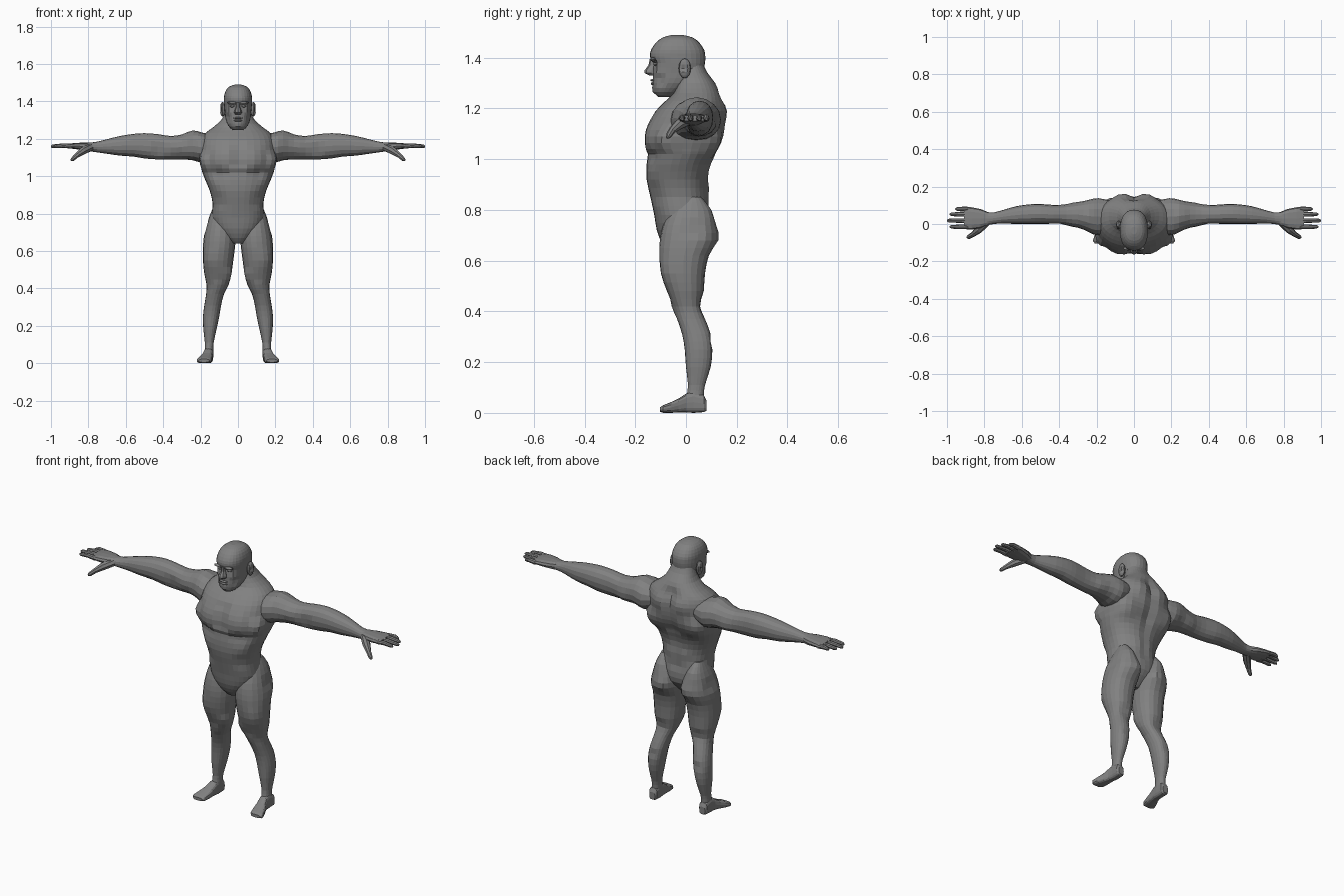
import bpy
import bmesh
import math
from mathutils import Vector

cube = bpy.data.objects.get("Cube")
if cube:
    bpy.data.objects.remove(cube, do_unlink=True)

UNIT = 0.01  # all part sizes below are in hundredths

skin = bpy.data.materials.new("grey_skin")
skin.use_nodes = True
GREY = (0.22, 0.22, 0.22, 1)
skin.diffuse_color = GREY
skin.node_tree.nodes["Principled BSDF"].inputs["Base Color"].default_value = GREY


def finish(name, bm, mirrored):
    """Turn a bmesh into a named, flat shaded object."""
    bmesh.ops.recalc_face_normals(bm, faces=bm.faces)
    mesh = bpy.data.meshes.new(name)
    bm.to_mesh(mesh)
    bm.free()
    mesh.materials.append(skin)
    obj = bpy.data.objects.new(name, mesh)
    bpy.context.collection.objects.link(obj)
    if mirrored:
        mod = obj.modifiers.new("mirror", "MIRROR")
        mod.use_mirror_merge = False
    return obj


def bridge(bm, loops):
    """Join successive vertex loops with quads and close both ends."""
    for low, high in zip(loops, loops[1:]):
        count = len(low)
        for i in range(count):
            j = (i + 1) % count
            bm.faces.new((low[i], low[j], high[j], high[i]))
    bm.faces.new(loops[0])
    bm.faces.new(loops[-1])


def refine(rings):
    """Add a smoothly interpolated ring between each pair."""
    result = [rings[0]]
    last = len(rings) - 1
    for i in range(last):
        before, after = rings[max(i - 1, 0)], rings[min(i + 2, last)]
        here, there = rings[i], rings[i + 1]
        result.append([(9 * (b + c) - a - d) / 16
                       for a, b, c, d in zip(before, here, there, after)])
        result.append(there)
    return result


def loft(name, axis, rings, sides=16, power=2.2, mirrored=True, fine=False):
    """Each ring: position on the axis, then min and max on the other two."""
    bm = bmesh.new()
    loops = []
    others = [i for i in range(3) if i != axis]
    for t, a_min, a_max, b_min, b_max in (refine(rings) if fine else rings):
        loop = []
        for k in range(sides):
            angle = math.tau * k / sides
            c, s = math.cos(angle), math.sin(angle)
            co = Vector()
            co[axis] = t
            for i, low, high, f in ((others[0], a_min, a_max, c), (others[1], b_min, b_max, s)):
                bulge = math.copysign(abs(f) ** (2 / power), f)
                co[i] = (low + high) / 2 + bulge * (high - low) / 2
            loop.append(bm.verts.new(co * UNIT))
        loops.append(loop)
    bridge(bm, loops)
    return finish(name, bm, mirrored)


def tube(name, points, radii, sides=8):
    """Round limb segment following a few points."""
    bm = bmesh.new()
    pts = [Vector(p) * UNIT for p in points]
    loops = []
    for i, p in enumerate(pts):
        along = pts[min(i + 1, len(pts) - 1)] - pts[max(i - 1, 0)]
        turn = along.to_track_quat("Z", "Y")
        loop = []
        for k in range(sides):
            angle = math.tau * k / sides
            offset = Vector((math.cos(angle), math.sin(angle), 0)) * radii[i] * UNIT
            loop.append(bm.verts.new(p + turn @ offset))
        loops.append(loop)
    bridge(bm, loops)
    return finish(name, bm, True)


def blob(name, centre, size, mirrored=True):
    bm = bmesh.new()
    bmesh.ops.create_uvsphere(bm, u_segments=12, v_segments=8, radius=UNIT)
    for v in bm.verts:
        v.co = Vector(a * b for a, b in zip(v.co, size)) + Vector(centre) * UNIT
    return finish(name, bm, mirrored)


def flex(obj, centre, radius, push, both=False):
    """Swell or press the surface around a point, as a muscle would."""
    for side in ((1, -1) if both else (1,)):
        mid = Vector((centre[0] * side, centre[1], centre[2])) * UNIT
        move = Vector((push[0] * side, push[1], push[2])) * UNIT
        for v in obj.data.vertices:
            d = (v.co - mid).length / (radius * UNIT)
            if d < 1:
                v.co += move * (1 - d * d) ** 2


def symmetric(rings):
    return [(z, -w, w, front, back) for z, w, front, back in rings]


# Torso from crotch to neck
torso = loft("torso", 2, symmetric([
    (64, 3, -7, 2), (67, 7, -9.5, 5), (72, 12, -11.5, 9), (78, 14, -12.5, 9.5),
    (85, 13.5, -14, 8.5), (92, 15, -15.5, 8.5), (98, 17.5, -15.5, 10),
    (102, 19, -15, 12), (104, 19.5, -16, 13), (109, 20.5, -16, 15),
    (114, 20, -15, 15.5), (119, 19.5, -12, 15.5), (123, 17.5, -8, 14.5),
    (126, 13.5, -5, 13.5), (130, 9, -4, 11.5), (134, 7, -3, 8.5), (137, 6, -3, 7)]),
    sides=32, power=2.3, mirrored=False, fine=True)
for z in (82, 89, 96, 103, 110, 117, 123):
    flex(torso, (0, 13, z), 6, (0, -2, 0))                      # spine groove
for z in (107, 112, 117):
    flex(torso, (0, -15, z), 4, (0, 1.5, 0))                    # breastbone
flex(torso, (9, -13, 109), 8, (0, -1.2, 0), True)               # pectorals
flex(torso, (18, -7, 108), 7, (1, -2.5, 0), True)               # outer chest
flex(torso, (11, -14, 101), 6, (0, 1.2, 0), True)               # under the chest
flex(torso, (14, 10, 106), 9, (1, 2, 0), True)                  # lats
flex(torso, (7, 14, 119), 7, (0, 1.2, 0), True)                 # shoulder blades
flex(torso, (4, 9, 88), 6, (0, 1, 0), True)                     # lower back
flex(torso, (9, -11, 87), 5, (0, .8, 0), True)                  # waist

# Legs from hip to ankle
leg = loft("leg", 2, [
    (85, 8, 12.5, -1, 6), (80, 5, 14.7, -6, 10), (74, 2, 16.8, -9, 11.5),
    (68, 1.2, 18.2, -10.3, 12), (62, 1.6, 18.7, -10.5, 9), (55, 2.5, 18.7, -9.5, 7.5),
    (48, 3.5, 18, -7.5, 7), (42, 5, 16.8, -5, 6), (37, 7.5, 17, -3.5, 7.5),
    (31, 9, 18, -1.5, 9.8), (25, 10, 18.7, -.5, 10.5), (18, 11.5, 18.5, 0, 9.7),
    (11, 13, 17.7, .8, 7.5), (7, 13.2, 17.8, .3, 7), (3, 13.2, 18, 0, 7)],
    sides=20, fine=True)
flex(leg, (8, 12, 70), 7, (-1, 1, 0))                           # buttock
flex(leg, (17, 3, 72), 5, (-1, 0, 0))                           # hip hollow
flex(leg, (14, -8, 55), 8, (.5, -.6, 0))                        # outer thigh
flex(leg, (5, -4, 47), 5, (-.6, -.8, 0))                        # inner thigh
flex(leg, (11, -5, 41), 4, (0, -.7, 0))                         # kneecap
flex(leg, (12, 7, 43), 5, (0, -.8, 0))                          # back of knee
flex(leg, (14, 11, 28), 4, (0, -.7, 0))                         # calf split

# Feet
foot = loft("foot", 1, [
    (8, 14, 17.5, .8, 5), (7, 13.2, 18.2, .3, 7), (3, 13.2, 18.2, 0, 8.5),
    (0, 13.4, 18.5, .2, 7.6), (-3, 13.6, 19.6, .2, 5.6), (-6, 13.8, 21, 0, 4.2),
    (-9, 14.3, 22, 0, 3), (-10.3, 15.3, 21, .5, 2.2)], sides=16, power=3)

# Arms from shoulder to wrist
arm = loft("arm", 0, [
    (13, -3, 12.5, 111, 122), (19, -6, 13.8, 107.5, 123.3), (24, -4.5, 13, 108.5, 124),
    (30, -1.5, 11.5, 109, 122.3), (36, -.5, 10.5, 109, 121.5), (43, 0, 10.2, 109, 122.5),
    (50, 0, 10.7, 109.5, 123), (56, 0, 10.5, 110.5, 122.6), (63, 0, 9.5, 111, 121.5),
    (70, .3, 7.5, 112, 119.8), (75, 0, 6.2, 112.7, 118.5), (79, -.8, 6.5, 113.3, 118)],
    sides=16, fine=True)
flex(arm, (25, 4, 124), 6, (0, 0, .5))                          # deltoid
flex(arm, (32, 0, 117), 6, (0, -.8, 0))                         # biceps
flex(arm, (32, 10, 113), 6, (0, .7, -.4))                       # triceps
flex(arm, (42, 0, 114), 5, (0, .8, 0))                          # inner elbow

# Hands, with four fingers and a thumb
palm = loft("palm", 0, [
    (78, -.5, 6.3, 113.3, 118), (82, -2.2, 8, 113.8, 118),
    (87, -3, 9, 114.5, 117.8), (91, -2.7, 9.2, 115, 117.3)], sides=12, power=2.6)
fingers = {"index_finger": (-1.5, 98.5), "middle_finger": (1.8, 100),
           "ring_finger": (5.2, 98.5), "little_finger": (8, 95.5)}
for name, (y, tip) in fingers.items():
    tube(name, [(89, y, 116), (93, y, 116.4), (tip - 1, y, 116), (tip, y, 115.8)],
         (1.3, 1.2, 1, .5))
tube("thumb", [(79, 1, 115.5), (83, -3, 113.5), (86, -5.5, 111.3), (88.5, -7, 109), (89.2, -7.3, 108.4)],
     (2.2, 2.1, 1.4, 1.1, .5))

# Head
head = loft("head", 2, symmetric([
    (124.6, 2.5, -11, -5), (126.5, 4.8, -12.6, -2), (130, 6.5, -13.1, 3),
    (134, 7, -13, 6.5), (138, 7.4, -13.4, 7.5), (140.5, 7.5, -14.2, 7.6),
    (143, 7.4, -13.8, 7.2), (146, 6.4, -11.8, 5.2), (148, 4.5, -9, 2.5),
    (149, 1.5, -5.5, -1.5)]), sides=28, power=2.3, mirrored=False, fine=True)
flex(head, (3.2, -13, 137.6), 2.6, (0, 1.6, 0), True)           # eye sockets
flex(head, (5, -11, 134.5), 3, (.3, -.5, 0), True)              # cheekbones
flex(head, (5.5, -10, 131), 3, (-.5, .6, 0), True)              # cheeks
flex(head, (0, -13, 127), 2.5, (0, -.6, 0))                     # chin
blob("brow", (3, -13, 139.3), (2.8, 1.1, .8))
blob("eye", (3.1, -12, 137.5), (1.3, .9, .7))
blob("upper_lip", (0, -13, 131.1), (2.6, 1, .5), False)
blob("lower_lip", (0, -12.9, 129.8), (2.3, 1, .6), False)
nose = loft("nose", 2, symmetric([
    (139.5, 1, -14.3, -11), (137, 1.1, -14.8, -11), (135, 1.9, -16.3, -11),
    (134, 2.1, -16.4, -11), (133, 1.4, -14.5, -11)]), sides=8, mirrored=False)

# Ears, with a hollow on the outside
ear = blob("ear", (8.2, -.5, 135.8), (1.5, 2.4, 3.9))
flex(ear, (9.8, -1, 136), 2, (-1, 0, 0))
